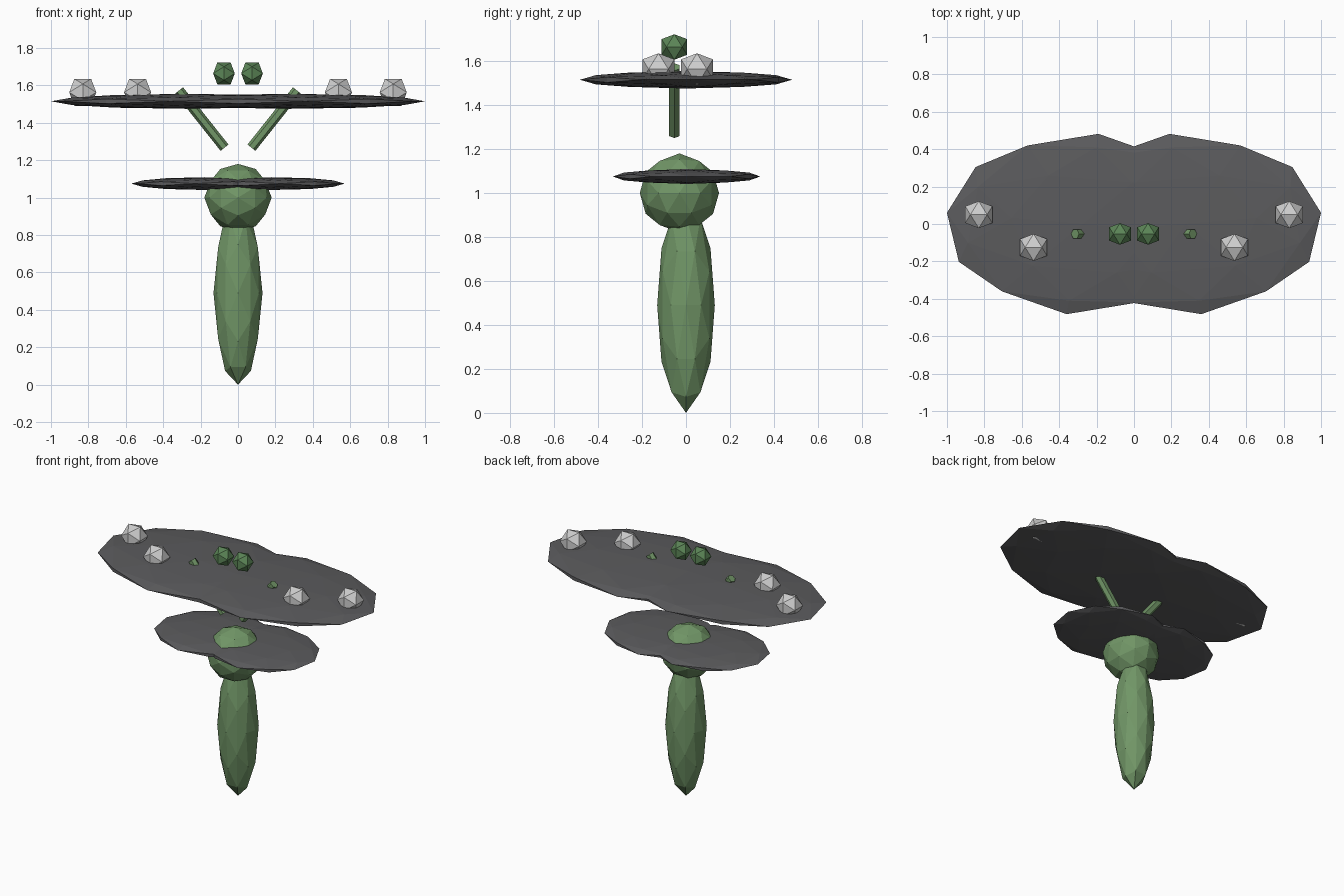
import bpy, bmesh, math
from mathutils import Vector, Matrix

if "Cube" in bpy.data.objects:
    bpy.data.objects.remove(bpy.data.objects["Cube"])

GOLD = (1 + math.sqrt(5)) / 2


def material(name, rgb):
    m = bpy.data.materials.new(name)
    m.diffuse_color = (*rgb, 1)
    m.use_nodes = True
    m.node_tree.nodes["Principled BSDF"].inputs["Base Color"].default_value = m.diffuse_color
    return m


GREEN = material("leaf green", (0.165, 0.305, 0.135))
DARK_GREEN = material("dark green", (0.105, 0.235, 0.095))
GREY = material("dark grey", (0.105, 0.105, 0.11))
WHITE = material("pale grey", (0.62, 0.62, 0.62))


def finish(bm, name, mat):
    bmesh.ops.recalc_face_normals(bm, faces=bm.faces)
    me = bpy.data.meshes.new(name)
    bm.to_mesh(me)
    bm.free()
    me.materials.append(mat)
    ob = bpy.data.objects.new(name, me)
    bpy.context.collection.objects.link(ob)
    return ob


def ball(name, mat, centre, a, b, c, detail):
    """Faceted ball stretched along the three vectors a, b and c."""
    bm = bmesh.new()
    for s in (-1, 1):
        for t in (-GOLD, GOLD):
            for co in ((s, 0, t), (0, t, s), (t, s, 0)):
                bm.verts.new(co)
    bmesh.ops.convex_hull(bm, input=bm.verts)
    if detail:
        bmesh.ops.subdivide_edges(bm, edges=bm.edges[:], cuts=1, use_grid_fill=True)
    for v in bm.verts:
        n = v.co.normalized()
        v.co = Vector(centre) + Vector(a) * n.x + Vector(b) * n.y + Vector(c) * n.z
    return finish(bm, name, mat)


def round_ball(name, mat, centre, rx, ry, rz, detail=0):
    return ball(name, mat, centre, (rx, 0, 0), (0, ry, 0), (0, 0, rz), detail)


def rod(name, mat, start, end, radius, sides=6):
    start, end = Vector(start), Vector(end)
    d = end - start
    bm = bmesh.new()
    bmesh.ops.create_cone(bm, cap_ends=True, segments=sides, radius1=radius,
                          radius2=radius, depth=d.length)
    rot = d.to_track_quat('Z', 'Y').to_matrix().to_4x4()
    bm.transform(Matrix.Translation((start + end) / 2) @ rot)
    return finish(bm, name, mat)


# Body and head
round_ball("body", GREEN, (0, 0, 0.49), 0.131, 0.131, 0.49, 1)
round_ball("head", GREEN, (0, -0.03, 1.0), 0.18, 0.18, 0.18, 1)

for side, s in (("left", -1), ("right", 1)):
    # Flat wings, slightly swept
    ball(f"upper_wing_{side}", GREY, (s * 0.275, 0, 1.515),
         (s * 0.725, 0.06, 0), (-s * 0.085, 0.482, 0), (0, 0, 0.04), 1)
    ball(f"lower_wing_{side}", GREY, (s * 0.18, 0.003, 1.075),
         (s * 0.39, 0.025, 0), (-s * 0.05, 0.335, 0), (0, 0, 0.034), 1)
    # Pale wing spots
    for part, x, y in (("outer", 0.83, 0.05), ("inner", 0.537, -0.125)):
        round_ball(f"{part}_spot_{side}", WHITE, (s * x, y, 1.563), 0.085, 0.085, 0.085)
    # Antenna and eye
    rod(f"antenna_{side}", GREEN, (s * 0.072, -0.053, 1.267),
        (s * 0.315, -0.053, 1.573), 0.027)
    round_ball(f"eye_{side}", DARK_GREEN, (s * 0.075, -0.053, 1.664), 0.068, 0.068, 0.068)
